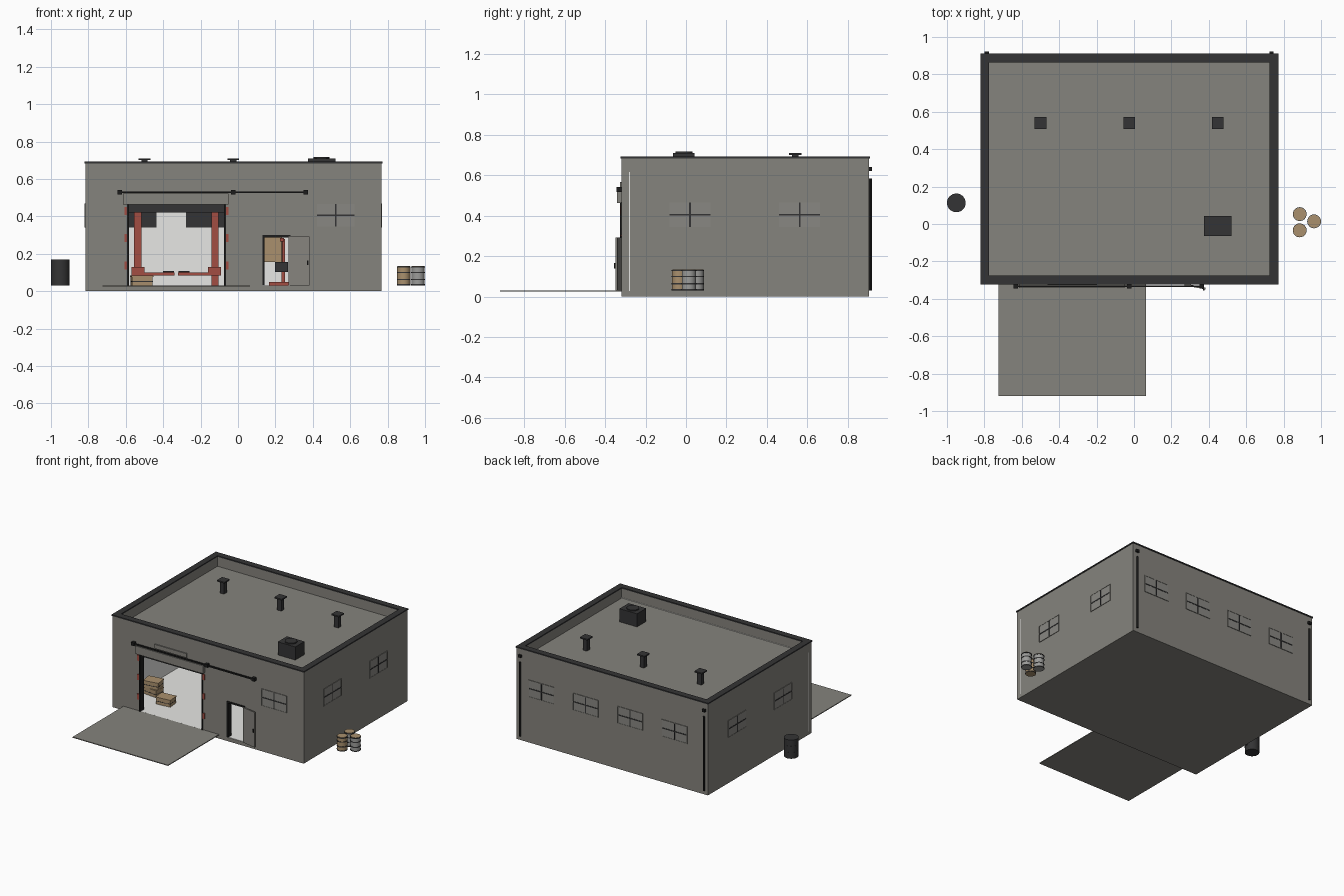
import bpy, math
from mathutils import Vector

if "Cube" in bpy.data.objects:
    bpy.data.objects.remove(bpy.data.objects["Cube"])

def mat(name, r, g, b):
    m = bpy.data.materials.new(name)
    m.diffuse_color = (r, g, b, 1)
    m.use_nodes = True
    m.node_tree.nodes["Principled BSDF"].inputs["Base Color"].default_value = m.diffuse_color
    return m

WALL = mat("concrete grey", 0.235, 0.228, 0.205)
GLASS = mat("window grey", 0.25, 0.245, 0.225)
DARK = mat("dark grey", 0.034, 0.034, 0.035)
BLACK = mat("near black", 0.012, 0.012, 0.012)
RED = mat("red paint", 0.36, 0.075, 0.055)
WOOD = mat("tan wood", 0.40, 0.28, 0.155)
STEEL = mat("light steel", 0.33, 0.33, 0.32)
LIGHT = mat("white plaster", 0.85, 0.85, 0.83)

def box(name, x0, x1, y0, y1, z0, z1, m, rot=0):
    """Box from its bounds, optionally turned about z."""
    bpy.ops.mesh.primitive_cube_add(size=1, location=((x0+x1)/2, (y0+y1)/2, (z0+z1)/2),
                                    rotation=(0, 0, rot))
    o = bpy.context.object
    o.scale = (x1-x0, y1-y0, z1-z0)
    bpy.ops.object.transform_apply(location=False, rotation=False, scale=True)
    o.name = name
    o.data.materials.append(m)
    return o

def cyl(name, x, y, z0, z1, r, m, n=24):
    bpy.ops.mesh.primitive_cylinder_add(vertices=n, radius=r, depth=z1-z0, location=(x, y, (z0+z1)/2))
    o = bpy.context.object
    o.name = name
    o.data.materials.append(m)
    bpy.ops.object.shade_smooth_by_angle()
    return o

X0, X1, Y0, Y1, T = -0.816, 0.767, -0.318, 0.906, 0.04
ZW, ZP = 0.615, 0.683
GX0, GX1, GZ = -0.588, -0.07, 0.463      # garage opening
DX0, DX1, DZ = 0.132, 0.278, 0.30        # side door opening
FL = 0.03

# floor slab, roof slab, apron
box("floor_slab", X0, X1, Y0, Y1, 0, FL - 0.003, WALL)
box("floor_finish", X0+T, X1-T, Y0+0.002, Y1-T, FL-0.003, FL, LIGHT)
box("roof_slab", X0+T, X1-T, Y0+T, Y1-T, 0.58, 0.612, WALL)
box("apron", -0.725, 0.065, -0.92, Y0, 0.025, 0.031, WALL)

# walls with an inner lining
def front_segments(name, y0, y1, m):
    for i, (a, b, c, d) in enumerate([
            (X0, GX0, FL-0.003, ZW), (GX0, GX1, GZ, ZW), (GX1, DX0, FL-0.003, ZW),
            (DX0, DX1, DZ, ZW), (DX1, X1, FL-0.003, ZW)]):
        box(f"{name}_{i}", a, b, y0, y1, c, d, m)

front_segments("front_wall", Y0, Y0+T-0.004, WALL)
front_segments("front_lining", Y0+T-0.004, Y0+T, LIGHT)
box("back_wall", X0, X1, Y1-T+0.004, Y1, FL-0.003, ZW, WALL)
box("back_lining", X0+T, X1-T, Y1-T, Y1-T+0.004, FL, 0.58, LIGHT)
for n, x, s in (("left", X0, 1), ("right", X1, -1)):
    a, b = sorted((x, x+s*(T-0.004)))
    box(n+"_wall", a, b, Y0+T, Y1-T+0.004, FL-0.003, ZW, WALL)
    a, b = sorted((x+s*(T-0.004), x+s*T))
    box(n+"_lining", a, b, Y0+T, Y1-T, FL, 0.58, LIGHT)

# parapet and coping
def ring(name, x0, x1, y0, y1, t, z0, z1, m):
    box(name+"_front", x0, x1, y0, y0+t, z0, z1, m)
    box(name+"_back", x0, x1, y1-t, y1, z0, z1, m)
    box(name+"_left", x0, x0+t, y0+t, y1-t, z0, z1, m)
    box(name+"_right", x1-t, x1, y0+t, y1-t, z0, z1, m)

ring("parapet", X0, X1, Y0, Y1, 0.038, ZW, ZP, WALL)
ring("coping", X0-0.005, X1+0.005, Y0-0.005, Y1+0.005, 0.047, ZP, ZP+0.009, DARK)

# windows: built flat in local coordinates, then turned to the wall
def window(name, x, y, ang, inner=True):
    w, h, z = 0.105, 0.064, 0.405
    def part(n, u0, u1, v0, v1, d0, d1, m):
        o = box(f"{name}_{n}", u0, u1, d0, d1, z+v0, z+v1, m)
        c, s = math.cos(ang), math.sin(ang)
        p = o.location
        o.location = Vector((x+c*p.x-s*p.y, y+s*p.x+c*p.y, p.z))
        o.rotation_euler.z = ang
    part("glass", -w, w, -h, h, -0.002, 0.001, GLASS)
    f = 0.004
    for s in (-1, 1):
        a, b = sorted((s*w, s*(w-f)))
        part("jamb", a, b, -h, h, -0.004, 0, WALL)
        a, b = sorted((s*h, s*(h-f)))
        part("rail", -w, w, a, b, -0.004, 0, WALL)
    part("mullion", -0.004, 0.004, -h+f, h-f, -0.004, 0, DARK)
    part("transom", -w+f, w-f, -0.004, 0.004, -0.004, 0, DARK)
    if inner:
        part("inner_pane", -w, w, -h, h, T-0.001, T+0.003, DARK)

window("front_window", 0.523, Y0, 0)
for i, x in enumerate((-0.54, -0.172, 0.195, 0.562)):
    window(f"back_window_{i}", x, Y1, math.pi)
for i, y in enumerate((0.02, 0.562)):
    window(f"right_window_{i}", X1, y, math.pi/2)
    window(f"left_window_{i}", X0, y, -math.pi/2)

# garage opening: frame, red markers, header, track, rolled door, sign plate
for n, x in (("left", GX0), ("right", GX1)):
    box(f"garage_frame_{n}", x-0.005, x+0.005, Y0-0.008, Y0+T, FL, GZ, BLACK)
    s = -1 if n == "left" else 1
    for z in (0.137, 0.284, 0.428):
        a, b = sorted((x+s*0.004, x+s*0.02))
        box(f"{n}_marker", a, b, Y0-0.007, Y0, z-0.021, z+0.021, RED)
box("garage_header", -0.615, -0.05, Y0-0.024, Y0, GZ, 0.522, WALL)
box("rolled_door", GX0, GX1, Y0+T, Y0+T+0.05, 0.42, 0.47, DARK)
box("door_track", -0.635, 0.37, Y0-0.02, Y0-0.01, 0.524, 0.534, BLACK)
for x in (-0.633, -0.025, 0.363):
    box("track_bracket", x-0.012, x+0.012, Y0-0.026, Y0, 0.518, 0.541, BLACK)
box("sign_plate", -0.463, -0.198, Y0-0.008, Y0, 0.536, 0.567, WALL)

# side door: frame and open leaf
for x in (DX0, DX1-0.008):
    box("door_jamb", x, x+0.01, Y0-0.005, Y0+T, FL, DZ, BLACK)
box("door_head", DX0, DX1, Y0-0.005, Y0+T, DZ-0.012, DZ, BLACK)
box("door_leaf", 0.27, 0.383, Y0-0.021, Y0-0.011, FL, 0.292, WALL, -math.radians(11))
box("door_handle", 0.368, 0.376, Y0-0.038, Y0-0.028, 0.14, 0.165, BLACK)

# roof vents and cooling unit
for x in (-0.5, -0.025, 0.447):
    box("vent_stack", x-0.017, x+0.017, 0.523, 0.557, 0.61, 0.70, DARK)
    box("vent_cap", x-0.031, x+0.031, 0.509, 0.571, 0.70, 0.71, DARK)
box("cooling_unit", 0.375, 0.52, -0.065, 0.043, 0.61, 0.71, DARK)
cyl("cooling_fan", 0.447, -0.011, 0.71, 0.718, 0.042, DARK)

# rear downpipes
for x in (-0.787, 0.735):
    cyl("downpipe", x, Y1+0.007, FL, 0.585, 0.007, BLACK, 12)
    box("rain_hopper", x-0.011, x+0.011, Y1, Y1+0.015, 0.621, 0.64, BLACK)

# outdoor drum and barrels
cyl("drum", -0.95, 0.113, FL, 0.168, 0.049, DARK, 32)
for z in (0.075, 0.122, 0.168):
    cyl("drum_rib", -0.95, 0.113, z-0.004, z+0.002, 0.05, DARK, 32)
for x, y, m in ((0.886, -0.034, WOOD), (0.963, 0.014, STEEL), (0.886, 0.053, STEEL)):
    cyl("barrel", x, y, FL, 0.132, 0.035, m)
    cyl("barrel_lid", x, y, 0.132, 0.135, 0.034, WOOD)
    for z in (0.034, 0.063, 0.1, 0.129):
        cyl("barrel_hoop", x, y, z-0.003, z+0.003, 0.037, DARK)

# crates inside the garage
def crate(x, y, z, a):
    box("crate", x-0.055, x+0.055, y-0.04, y+0.04, z, z+0.046, WOOD, a)
    box("crate_strap", x-0.056, x+0.056, y-0.041, y+0.041, z+0.02, z+0.024, DARK, a)
    box("crate_lid", x-0.058, x+0.058, y-0.043, y+0.043, z+0.046, z+0.053, WOOD, a)
crate(-0.515, -0.115, FL, 0.1)
crate(-0.675, -0.035, FL, -0.1)
crate(-0.675, -0.035, FL+0.053, 0.15)

# two-post vehicle lift
for s in (-1, 1):
    cx = -0.33
    a, b = sorted((cx+s*0.187, cx+s*0.225))
    box("lift_post", a, b, 0.37, 0.43, FL, 0.43, RED)
    for y in (0.33, 0.46):
        a, b = sorted((cx+s*0.01, cx+s*0.2))
        box("lift_arm", a, b, y, y+0.025, 0.083, 0.099, RED)
        a, b = sorted((cx+s*0.012, cx+s*0.07))
        box("lift_pad", a, b, y-0.01, y+0.035, 0.099, 0.108, DARK)
    a, b = sorted((cx+s*0.17, cx+s*0.24))
    box("lift_carriage", a, b, 0.33, 0.485, 0.083, 0.13, RED)
box("lift_crossbar", -0.56, -0.1, 0.38, 0.42, 0.43, 0.46, DARK)

# hoist with engine, and tool board on the back wall
box("hoist_base", 0.165, 0.27, 0.2, 0.3, FL, 0.05, RED)
box("hoist_post", 0.232, 0.252, 0.24, 0.26, 0.05, 0.28, RED)
box("hoist_boom", 0.225, 0.245, 0.08, 0.26, 0.265, 0.283, RED)
box("hoist_chain", 0.232, 0.238, 0.1, 0.106, 0.155, 0.27, BLACK)
box("engine_block", 0.197, 0.268, 0.06, 0.15, 0.102, 0.157, DARK)
box("tool_board", 0.02, 0.235, Y1-T-0.01, Y1-T, 0.157, 0.30, WOOD)
